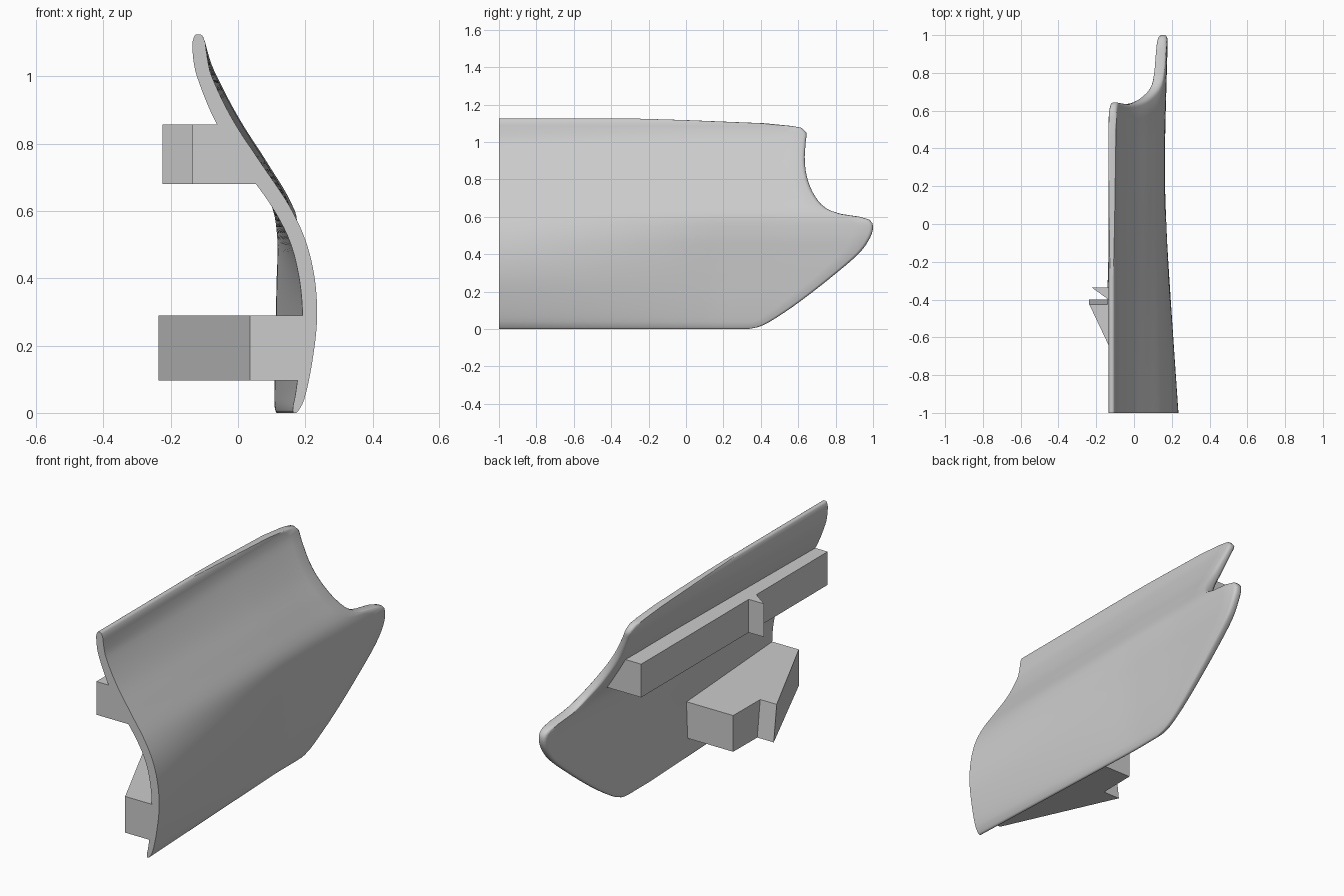
import bpy, bmesh, math

cube = bpy.data.objects.get("Cube")
if cube:
    bpy.data.objects.remove(cube)

grey = bpy.data.materials.new("plain_grey")
grey.use_nodes = True
grey.diffuse_color = (0.6, 0.6, 0.6, 1)
grey.node_tree.nodes["Principled BSDF"].inputs["Base Color"].default_value = (0.6, 0.6, 0.6, 1)


def add_object(name, bm):
    bmesh.ops.recalc_face_normals(bm, faces=bm.faces)
    mesh = bpy.data.meshes.new(name)
    bm.to_mesh(mesh)
    bm.free()
    mesh.materials.append(grey)
    obj = bpy.data.objects.new(name, mesh)
    bpy.context.collection.objects.link(obj)
    return obj


def curve(points, column, z):
    """Smooth interpolation of one column of a table sorted by height."""
    last = len(points) - 1
    i = 0
    while i < last - 1 and z > points[i + 1][0]:
        i += 1

    def slope(k):
        a, b = points[max(k - 1, 0)], points[min(k + 1, last)]
        return (b[column] - a[column]) / (b[0] - a[0])

    (z0, p), (z1, q) = [(points[k][0], points[k][column]) for k in (i, i + 1)]
    h = z1 - z0
    t = min(max((z - z0) / h, 0), 1)
    s = t * t * (3 - 2 * t)
    return p + (q - p) * s + h * t * (1 - t) * ((1 - t) * slope(i) - t * slope(i + 1))


# Curved panel: height, outer x at front, outer x at back, thickness along x
SECTION = [
    (0, .18, .13, .022), (.05, .2, .138, .03), (.16, .222, .148, .038),
    (.28, .235, .155, .043), (.4, .228, .161, .046), (.515, .2, .165, .048),
    (.62, .15, .152, .054), (.74, .07, .085, .06), (.87, -.015, .003, .054),
    (1, -.078, -.066, .044), (1.06, -.092, -.09, .042), (1.125, -.1, -.1, .036),
]
# Side outline: height and where the panel ends at the back
OUTLINE = [
    (0, .33), (.01, .385), (.04, .45), (.14, .6), (.3, .805), (.41, .93),
    (.49, .985), (.55, 1), (.585, .98), (.6, .93), (.615, .83), (.645, .75),
    (.71, .69), (.8, .65), (.9, .635), (1, .64), (1.05, .643), (1.075, .62),
    (1.085, .57), (1.1, .42), (1.117, 0), (1.125, -.27),
]


def panel_x(y, z):
    t = min(max((y + 1) / 1.15, 0), 1)
    front, back, thick = (curve(SECTION, c, z) for c in (1, 2, 3))
    lean = .014 * max(y - .5, 0) / .5
    return front + (back - front) * t + lean, thick


def build_panel():
    bm = bmesh.new()
    heights = []
    for (a, _), (b, _) in zip(OUTLINE, OUTLINE[1:]):
        n = max(1, math.ceil((b - a) / .025))
        heights += [a + (b - a) * k / n for k in range(n)]
    top = OUTLINE[-1][0]
    heights = sorted(heights + [.004, top - .003, top])
    columns = 24
    outer, inner = [], []
    for z in heights:
        end = curve(OUTLINE, 1, z)
        ys = [-1 + (end + .98) * k / columns for k in range(columns + 1)]
        ys += [end - .01, end - .003, end]
        edge = min(z, top - z) / .02
        rim = [1] * (columns + 1) + [.87, .65, .3]
        row_out, row_in = [], []
        for y, r in zip(ys, rim):
            x, thick = panel_x(y, z)
            r = min(r, .35 + .65 * math.sqrt(min(edge, 1)))
            mid, half = x - thick / 2, thick / 2 * r
            row_out.append(bm.verts.new((mid + half, y, z)))
            row_in.append(bm.verts.new((mid - half, y, z)))
        outer.append(row_out)
        inner.append(row_in)
    for sheet in (outer, inner):
        for a, b in zip(sheet, sheet[1:]):
            for k in range(len(a) - 1):
                bm.faces.new((a[k], a[k + 1], b[k + 1], b[k]))
    # close the rim between both skins
    def loop(s):
        return ([r[0] for r in s] + s[-1][1:-1] + [r[-1] for r in reversed(s)]
                + s[0][-2:0:-1])
    lo, li = loop(outer), loop(inner)
    for k in range(len(lo)):
        bm.faces.new((lo[k - 1], lo[k], li[k], li[k - 1]))
    obj = add_object("curved_panel", bm)
    bpy.ops.object.select_all(action='DESELECT')
    obj.select_set(True)
    bpy.context.view_layer.objects.active = obj
    bpy.ops.object.shade_smooth_by_angle(angle=math.radians(50))


def prism(name, low, high, bottom, top):
    """Solid between two matching plan outlines."""
    bm = bmesh.new()
    a = [bm.verts.new((x, y, low)) for x, y in bottom]
    b = [bm.verts.new((x, y, high)) for x, y in top]
    bm.faces.new(a)
    bm.faces.new(b)
    for k in range(len(a)):
        bm.faces.new((a[k - 1], a[k], b[k], b[k - 1]))
    add_object(name, bm)


build_panel()


# Long upper rail with a barb, its inner side following the panel
def rail(inner_x):
    return [(inner_x, -1), (-.135, -1), (-.135, -.4), (-.225, -.335),
            (-.135, -.335), (-.135, .57), (inner_x, .57)]


prism("upper_rail", .68, .857, rail(.075), rail(-.035))


# Lower wedge block with a slightly sloping barb
def wedge(barb_y):
    return [(.2, -1), (.035, -1), (-.237, barb_y), (-.14, barb_y),
            (-.138, -.2), (.14, -.2)]


prism("lower_wedge", .097, .29, wedge(-.4), wedge(-.425))
